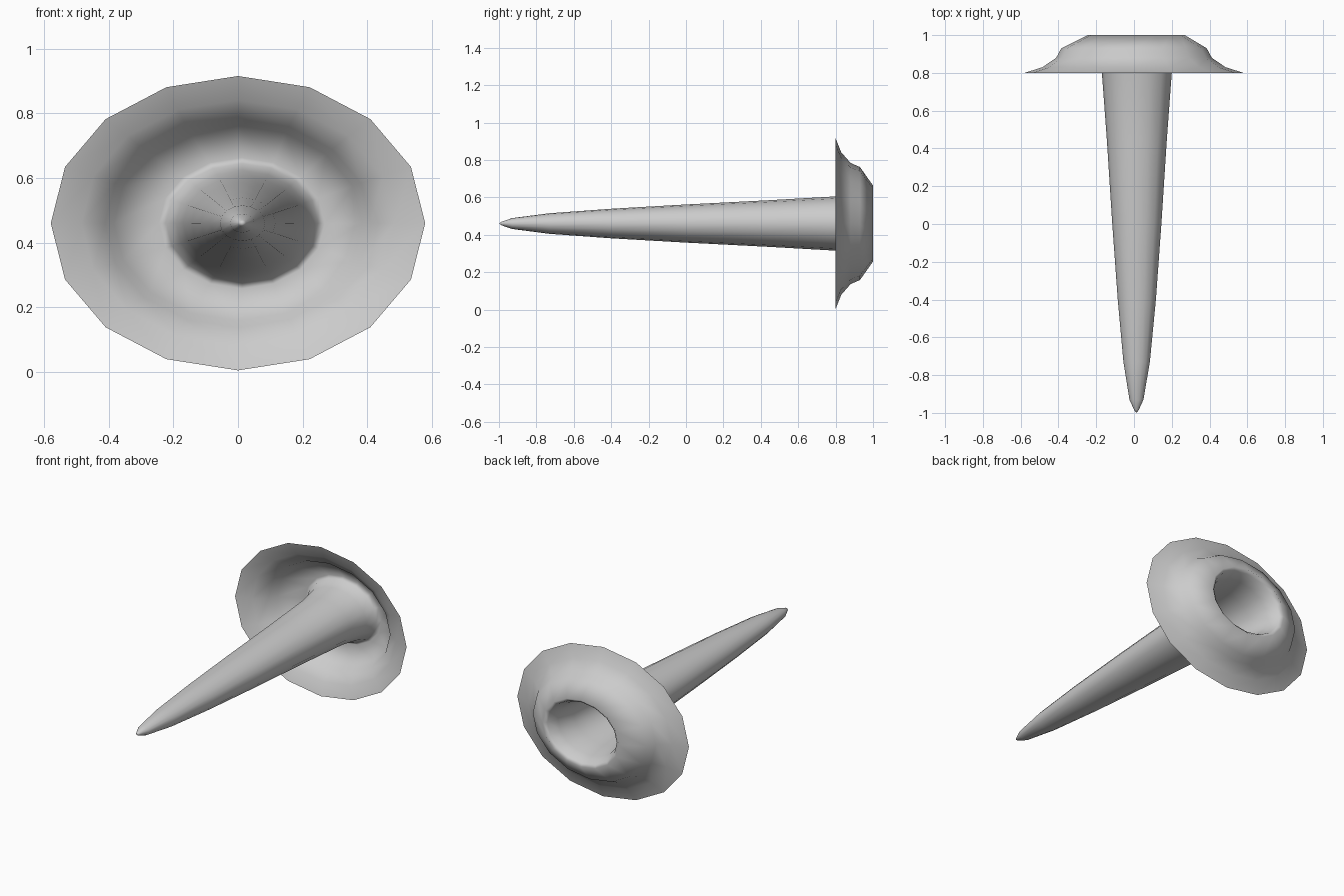
import bpy, bmesh, math

if "Cube" in bpy.data.objects:
    bpy.data.objects.remove(bpy.data.objects["Cube"])

SIDES = 16
ZC = 0.46

# Rings along the single shell: (y, x radius, z radius, x offset)
spike = [(-0.985, 0.012, 0.010, 0.013), (-0.93, 0.037, 0.029, 0.013),
         (-0.73, 0.070, 0.055, 0.014), (-0.40, 0.101, 0.079, 0.015),
         (0.0, 0.130, 0.102, 0.015), (0.45, 0.159, 0.125, 0.015),
         (0.80, 0.185, 0.145, 0.015), (0.92, 0.207, 0.163, 0.015)]
flange = [(0.985, 0.235, 0.185, 0.013), (1.0, 0.257, 0.203, 0.012),
          (0.93, 0.385, 0.302, 0.0), (0.88, 0.412, 0.324, 0.0),
          (0.83, 0.485, 0.381, 0.0), (0.80, 0.58, 0.456, 0.0)]


def ring(bm, y, rx, rz, ox):
    step = 2 * math.pi / SIDES
    return [bm.verts.new((ox + rx * math.cos(i * step), y,
                          ZC + rz * math.sin(i * step))) for i in range(SIDES)]


bm = bmesh.new()
rings = [ring(bm, *r) for r in spike + flange]

# Pointed tip
tip = bm.verts.new((0.013, -1.0, ZC))
for i in range(SIDES):
    bm.faces.new((tip, rings[0][i], rings[0][(i + 1) % SIDES]))

# Skin of the hollow spike, rolling over the rim into the flared flange
for a, b in zip(rings, rings[1:]):
    for i in range(SIDES):
        j = (i + 1) % SIDES
        bm.faces.new((a[i], b[i], b[j], a[j]))

for f in bm.faces:
    f.smooth = True
mesh = bpy.data.meshes.new("flanged_spike")
bm.to_mesh(mesh)
bm.free()
obj = bpy.data.objects.new("flanged_spike", mesh)
bpy.context.collection.objects.link(obj)
